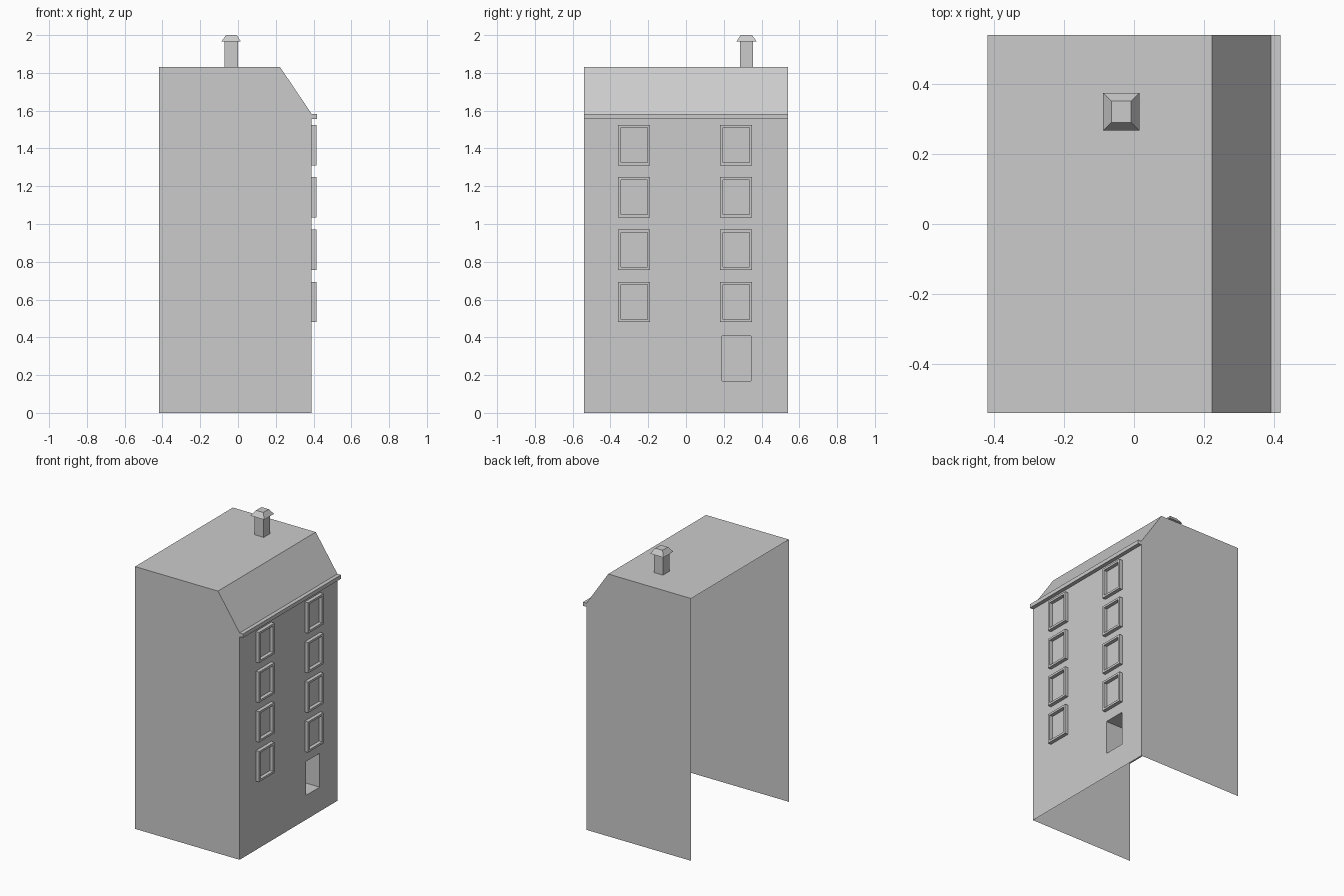
import bpy, bmesh

if "Cube" in bpy.data.objects:
    bpy.data.objects.remove(bpy.data.objects["Cube"])

FRONT, BACK, HALF = 0.39, -0.417, 0.539   # street wall, open rear edge, half width
EAVE, TOP = 1.583, 1.83


def make(name, build):
    bm = bmesh.new()
    build(bm)
    bmesh.ops.remove_doubles(bm, verts=bm.verts, dist=1e-5)
    me = bpy.data.meshes.new(name)
    bm.to_mesh(me)
    bm.free()
    ob = bpy.data.objects.new(name, me)
    bpy.context.collection.objects.link(ob)
    return ob


def rect(x, y0, y1, z0, z1):
    return [(x, y0, z0), (x, y1, z0), (x, y1, z1), (x, y0, z1)]


def slab(z, x0, x1, y0, y1):
    return [(x0, y0, z), (x1, y0, z), (x1, y1, z), (x0, y1, z)]


def loft(bm, rings, cap_start=False, cap_end=False):
    vs = [[bm.verts.new(p) for p in r] for r in rings]
    for a, b in zip(vs, vs[1:]):
        for i in range(4):
            j = (i + 1) % 4
            bm.faces.new((a[i], a[j], b[j], b[i]))
    if cap_start:
        bm.faces.new(vs[0][::-1])
    if cap_end:
        bm.faces.new(vs[-1])


# Side walls, flat roof and front roof slope (rear and underside are open)
def shell(bm):
    profile = [(FRONT, 0), (FRONT, EAVE), (0.223, TOP), (BACK, TOP), (BACK, 0)]
    a = [bm.verts.new((x, -HALF, z)) for x, z in profile]
    b = [bm.verts.new((x, HALF, z)) for x, z in profile]
    bm.faces.new(a[::-1])
    bm.faces.new(b)
    for i in (1, 2):
        bm.faces.new((a[i], a[i + 1], b[i + 1], b[i]))


make("walls_and_roof", shell)

# Front wall with a deep door recess
door = (0.19, 0.343, 0.17, 0.406)
make("front_wall", lambda bm: loft(bm, [
    rect(FRONT, -HALF, HALF, 0, EAVE), rect(FRONT, *door),
    rect(FRONT - 0.2, *door)], cap_end=True))

# Raised window frames: two columns of four
FX = 0.415
for col, y in enumerate((-0.275, 0.265)):
    for row in range(4):
        z = 0.587 + row * 0.277
        outer = (y - 0.085, y + 0.085, z - 0.107, z + 0.107)
        inner = (y - 0.07, y + 0.07, z - 0.092, z + 0.092)
        make(f"window_frame_{col}_{row}", lambda bm: loft(bm, [
            rect(FRONT, *outer), rect(FX, *outer),
            rect(FX, *inner), rect(FRONT, *inner)]))

# Cornice under the roof slope
make("cornice", lambda bm: loft(bm, [
    slab(1.556, FRONT, 0.417, -HALF, HALF),
    slab(EAVE, FRONT, 0.417, -HALF, HALF)], True, True))


# Chimney shaft and tapered cap
def square(z, hx, hy):
    return slab(z, -0.036 - hx, -0.036 + hx, 0.32 - hy, 0.32 + hy)


make("chimney", lambda bm: loft(bm, [square(TOP, 0.035, 0.035), square(1.965, 0.035, 0.035)]))
make("chimney_cap", lambda bm: loft(bm, [
    square(1.965, 0.052, 0.054), square(2.0, 0.028, 0.03)], True, True))
